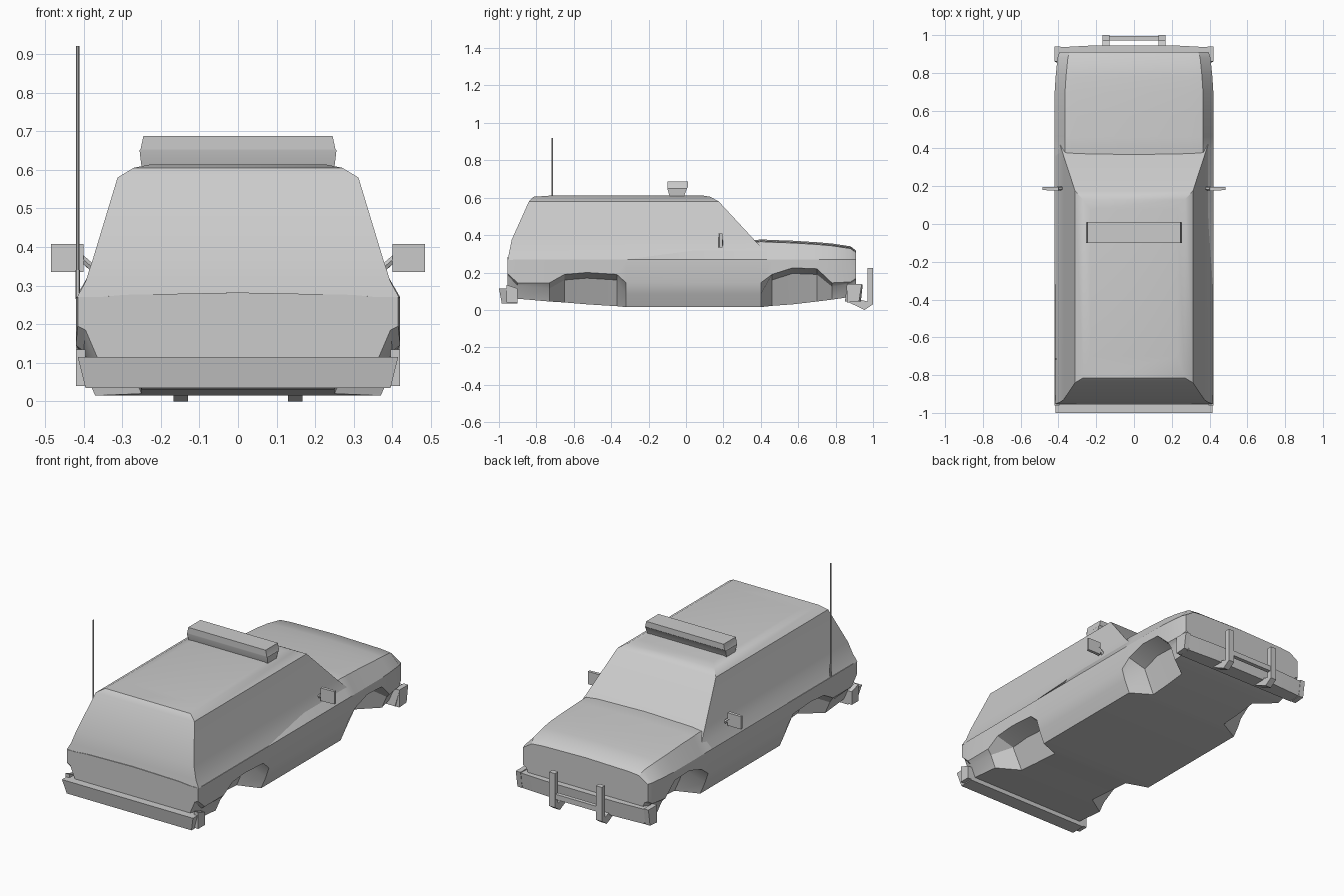
import bpy
import bmesh
import math

default_cube = bpy.data.objects.get("Cube")
if default_cube:
    bpy.data.objects.remove(default_cube, do_unlink=True)

# One plain grey paint for everything
paint = bpy.data.materials.new("light grey")
paint.use_nodes = True
grey = (0.6, 0.6, 0.6, 1)
paint.diffuse_color = grey
paint.node_tree.nodes["Principled BSDF"].inputs["Base Color"].default_value = grey


def loft(name, rings, smooth_angle=30):
    """Skin a list of equal-length rings and cap both ends."""
    bm = bmesh.new()
    loops = [[bm.verts.new(point) for point in ring] for ring in rings]
    count = len(loops[0])
    for first, second in zip(loops, loops[1:]):
        for i in range(count):
            j = (i + 1) % count
            bm.faces.new((first[i], first[j], second[j], second[i]))
    bm.faces.new(loops[0])
    bm.faces.new(loops[-1])
    bmesh.ops.recalc_face_normals(bm, faces=bm.faces)
    mesh = bpy.data.meshes.new(name)
    bm.to_mesh(mesh)
    bm.free()
    mesh.materials.append(paint)
    obj = bpy.data.objects.new(name, mesh)
    bpy.context.collection.objects.link(obj)
    bpy.ops.object.select_all(action='DESELECT')
    obj.select_set(True)
    bpy.context.view_layer.objects.active = obj
    bpy.ops.object.shade_smooth_by_angle(angle=math.radians(smooth_angle))
    return obj


def layer(half_width, back, front, z):
    """Horizontal rectangle centred on x."""
    return [(-half_width, back, z), (half_width, back, z),
            (half_width, front, z), (-half_width, front, z)]


def plate(name, profile, x_start, x_end):
    """Side profile of (y, z) points extruded along x."""
    return loft(name, [[(x, y, z) for y, z in profile] for x in (x_start, x_end)])


def rod(name, start, end, radius, sides=6):
    """Straight bar between two points."""
    from mathutils import Vector
    a, b = Vector(start), Vector(end)
    turn = (b - a).to_track_quat('Z', 'Y')
    circle = [turn @ Vector((math.cos(t), math.sin(t), 0)) * radius
              for t in (math.tau * i / sides for i in range(sides))]
    return loft(name, [[a + c for c in circle], [b + c for c in circle]])


BELT = 0.27


def body_section(y, floor, top, width=0.42, arch=None):
    """Cross-section of the lower body; arch is the wheel opening height."""
    if arch:
        lower = [(0.25, floor), (0.31, arch - 0.03), (width, arch)]
    else:
        lower = [(width - 0.05, floor), (width - 0.02, floor + 0.07),
                 (width, max(0.145, floor + 0.08))]
    upper = [(width, BELT), (width - 0.055, top), (width - 0.12, top + 0.006)]
    half = lower + upper
    ring = half + [(0, top + 0.012)] + [(-x, z) for x, z in reversed(half)]
    return [(x, y, z) for x, z in ring]


# Lower body with wheel openings and bonnet
loft("lower_body", [
    body_section(-0.955, 0.115, BELT, width=0.415),
    body_section(-0.90, 0.06, BELT),
    body_section(-0.73, 0.045, BELT),
    body_section(-0.65, 0.04, BELT, arch=0.19),
    body_section(-0.53, 0.03, BELT, arch=0.2),
    body_section(-0.37, 0.02, BELT, arch=0.19),
    body_section(-0.32, 0.015, BELT),
    body_section(0.40, 0.015, 0.365),
    body_section(0.46, 0.022, 0.362, arch=0.19),
    body_section(0.57, 0.03, 0.358, arch=0.225),
    body_section(0.70, 0.045, 0.35, arch=0.22),
    body_section(0.78, 0.055, 0.343, width=0.415),
    body_section(0.88, 0.07, 0.328, width=0.405),
    body_section(0.91, 0.09, 0.305, width=0.395),
])

# Cabin with sloped tailgate and windscreen
loft("cabin", [
    layer(0.418, -0.953, 0.47, BELT - 0.002),
    layer(0.395, -0.945, 0.43, 0.31),
    layer(0.374, -0.932, 0.365, 0.375),
    layer(0.312, -0.84, 0.175, 0.58),
    layer(0.27, -0.815, 0.13, 0.605),
    layer(0.23, -0.70, 0.08, 0.613),
])

# Roof light bar
loft("light_bar", [
    layer(0.25, -0.088, -0.01, 0.608),
    layer(0.255, -0.1, 0.005, 0.65),
    layer(0.252, -0.1, 0.01, 0.655),
    layer(0.245, -0.1, 0.01, 0.688),
])

# Bumpers
loft("rear_bumper", [
    layer(0.395, -0.985, -0.90, 0.035),
    layer(0.415, -1.0, -0.90, 0.115),
])
bumper_outline = [(-0.42, 0.86), (0.42, 0.86), (0.405, 0.935),
                  (0.22, 0.945), (-0.22, 0.945), (-0.405, 0.935)]
loft("front_bumper", [
    [(x * 0.95, y - 0.01, 0.045) for x, y in bumper_outline],
    [(x, y, 0.135) for x, y in bumper_outline],
])

guard_profile = [(0.85, 0.05), (0.955, 0.0), (1.0, 0.03), (1.0, 0.225),
                 (0.97, 0.225), (0.97, 0.045), (0.86, 0.075)]
wing_profile = [(0.86, 0.04), (0.925, 0.045), (0.94, 0.14), (0.86, 0.14)]
rear_wing_profile = [(-0.96, 0.04), (-0.90, 0.04), (-0.90, 0.115), (-0.96, 0.135)]

# Paired fittings on both sides
for side, label in ((1, "left"), (-1, "right")):
    plate(label + "_guard_post", guard_profile, side * 0.13, side * 0.167)
    plate(label + "_front_bumper_end", wing_profile, side * 0.39, side * 0.42)
    plate(label + "_rear_bumper_end", rear_wing_profile, side * 0.395, side * 0.42)
    loft(label + "_mirror", [
        [(side * x, y, z) for x, y in
         ((0.4, 0.175), (0.485, 0.18), (0.485, 0.195), (0.4, 0.195))]
        for z in (0.335, 0.408)])
    rod(label + "_mirror_arm", (side * 0.37, 0.19, 0.34),
        (side * 0.41, 0.187, 0.375), 0.01)

# Guard cross bar
plate("guard_cross_bar", [(0.972, 0.075), (0.995, 0.075), (0.995, 0.105),
                          (0.972, 0.105)], -0.14, 0.14)

# Aerial
rod("aerial_base", (-0.415, -0.715, 0.265), (-0.415, -0.715, 0.34), 0.006)
rod("aerial", (-0.415, -0.715, 0.33), (-0.415, -0.715, 0.92), 0.004)
